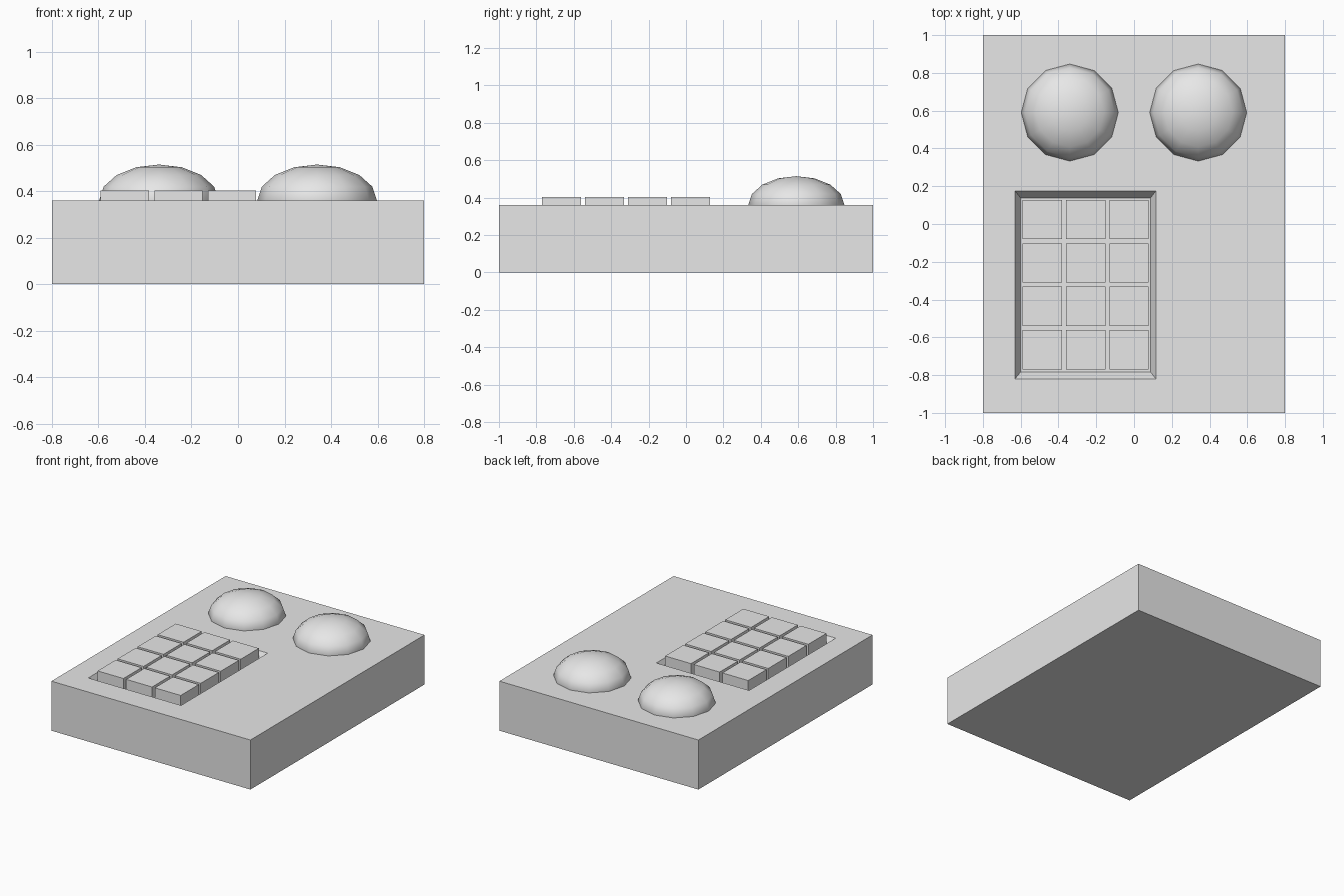
import bpy
import bmesh

default = bpy.data.objects.get("Cube")
if default:
    bpy.data.objects.remove(default, do_unlink=True)

grey = bpy.data.materials.new("light_grey")
grey.use_nodes = True
grey.diffuse_color = (0.8, 0.8, 0.8, 1)
grey.node_tree.nodes["Principled BSDF"].inputs["Base Color"].default_value = (0.8, 0.8, 0.8, 1)


def add_object(name, bm):
    bmesh.ops.recalc_face_normals(bm, faces=bm.faces)
    mesh = bpy.data.meshes.new(name)
    bm.to_mesh(mesh)
    bm.free()
    mesh.materials.append(grey)
    obj = bpy.data.objects.new(name, mesh)
    bpy.context.collection.objects.link(obj)
    return obj


def stacked_rectangles(name, rings):
    """Closed solid through rectangles given as (x0, x1, y0, y1, z)."""
    bm = bmesh.new()
    loops = []
    for x0, x1, y0, y1, z in rings:
        corners = ((x0, y0), (x1, y0), (x1, y1), (x0, y1))
        loops.append([bm.verts.new((x, y, z)) for x, y in corners])
    bm.faces.new(loops[0])
    bm.faces.new(loops[-1])
    for a, b in zip(loops, loops[1:]):
        for i in range(4):
            j = (i + 1) % 4
            bm.faces.new((a[i], a[j], b[j], b[i]))
    return add_object(name, bm)


TOP = 0.36
FLOOR = 0.30

# Housing with a sloped-wall recess for the keys
stacked_rectangles("housing", [
    (-0.8, 0.8, -1, 1, 0),
    (-0.8, 0.8, -1, 1, TOP),
    (-0.63, 0.116, -0.82, 0.175, TOP),
    (-0.60, 0.087, -0.783, 0.138, FLOOR),
])

# Keypad, three columns by four rows
PITCH, SIZE = 0.23, 0.208
for row in range(4):
    for col in range(3):
        x = -0.59 + col * PITCH
        y = -0.77 + row * PITCH
        stacked_rectangles(f"key_{row + 1}_{col + 1}", [
            (x, x + SIZE, y, y + SIZE, FLOOR),
            (x, x + SIZE, y, y + SIZE, 0.403),
        ])

# Pair of flattened domes, half sunk into the housing
for side, sign in (("left", 1), ("right", -1)):
    bm = bmesh.new()
    bmesh.ops.create_uvsphere(bm, u_segments=12, v_segments=8, radius=0.257)
    bmesh.ops.scale(bm, vec=(1, 1, 0.6), verts=bm.verts)
    for face in bm.faces:
        face.smooth = True
    dome = add_object(f"{side}_dome", bm)
    dome.location = (sign * 0.34, 0.59, TOP)
